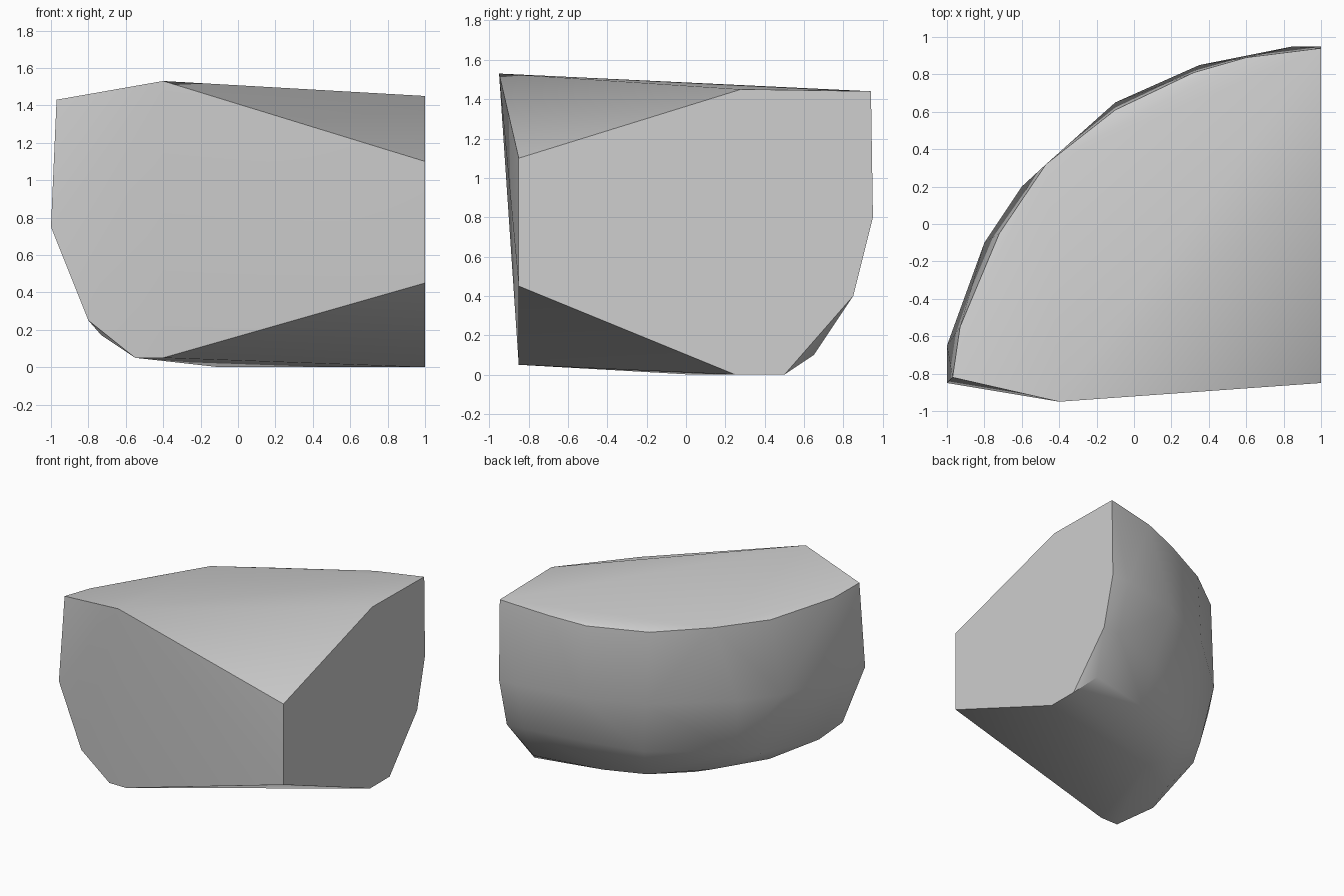
import bpy
import bmesh
import math

cube = bpy.data.objects.get("Cube")
if cube:
    bpy.data.objects.remove(cube, do_unlink=True)

# Stone colour
stone = bpy.data.materials.new("grey stone")
stone.use_nodes = True
grey = (0.62, 0.62, 0.62, 1)
stone.diffuse_color = grey
stone.node_tree.nodes["Principled BSDF"].inputs["Base Color"].default_value = grey

# Curved outer side, as rings from the top edge down to the underside
top_ring = [(-.97, -.82, 1.43), (-.93, -.55, 1.4), (-.72, -.05, 1.36), (-.47, .32, 1.37),
            (-.1, .61, 1.345), (.32, .81, 1.36), (.6, .89, 1.4), (1, .94, 1.44)]
middle_ring = [(-1, -.85, .75), (-1, -.65, .75), (-.8, -.1, .76), (-.6, .2, .77),
               (-.1, .65, .78), (.35, .85, .79), (.85, .95, .8), (1, .95, .8)]
lower_ring = [(-.8, -.85, .25), (-.73, -.65, .17), (-.62, -.06, .25), (-.535, .12, .31),
              (0, .54, .33), (.4, .71, .37), (.85, .84, .4), (1, .85, .4)]
bottom_ring = [(-.55, -.85, .05), (-.54, -.29, .1), (-.3, .1, .1), (-.1, .03, 0),
               (.04, .44, .1), (.36, .54, .09), (.9, .65, .1), (1, .5, 0)]

# Broken front and side: peak, foot, and the corner edge with its chamfers
break_points = [(-.4, -.95, 1.53), (-.4, -.85, .05), (1, -.85, 1.1), (1, -.85, .45),
                (1, .28, 1.45), (1, .25, 0)]

# Wrap the points into one faceted boulder
bm = bmesh.new()
for p in top_ring + middle_ring + lower_ring + bottom_ring + break_points:
    bm.verts.new(p)
bmesh.ops.convex_hull(bm, input=bm.verts)
inside = [v for v in bm.verts if not v.link_faces]
bmesh.ops.delete(bm, geom=inside, context='VERTS')
bmesh.ops.dissolve_limit(bm, angle_limit=math.radians(0.5), verts=bm.verts, edges=bm.edges)
bmesh.ops.recalc_face_normals(bm, faces=bm.faces)
mesh = bpy.data.meshes.new("boulder")
bm.to_mesh(mesh)
bm.free()
mesh.materials.append(stone)

boulder = bpy.data.objects.new("boulder", mesh)
bpy.context.collection.objects.link(boulder)
bpy.ops.object.select_all(action='DESELECT')
boulder.select_set(True)
bpy.context.view_layer.objects.active = boulder
bpy.ops.object.shade_smooth_by_angle(angle=math.radians(30))
